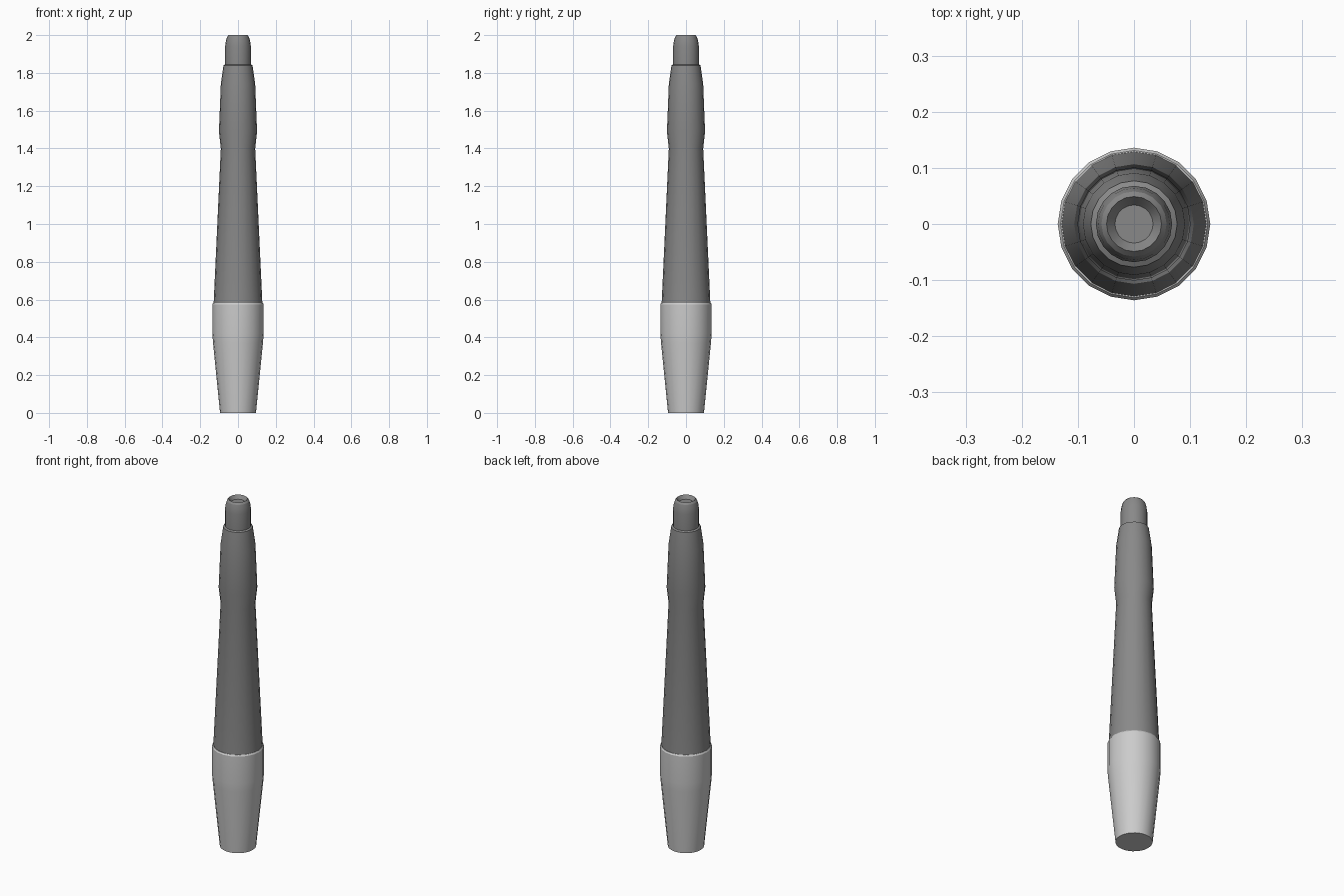
import bpy, math

if "Cube" in bpy.data.objects:
    bpy.data.objects.remove(bpy.data.objects["Cube"])

SIDES = 20

def lathe(name, profile, mat=None, angle=25):
    """Revolve (radius, z) points around z and cap both ends."""
    verts, faces = [], []
    for r, z in profile:
        for i in range(SIDES):
            a = 2 * math.pi * i / SIDES
            verts.append((r * math.cos(a), r * math.sin(a), z))
    for j in range(len(profile) - 1):
        for i in range(SIDES):
            k = (i + 1) % SIDES
            faces.append((j * SIDES + i, j * SIDES + k,
                          (j + 1) * SIDES + k, (j + 1) * SIDES + i))
    last = (len(profile) - 1) * SIDES
    faces.append(tuple(reversed(range(SIDES))))
    faces.append(tuple(range(last, last + SIDES)))
    mesh = bpy.data.meshes.new(name)
    mesh.from_pydata(verts, [], faces)
    mesh.update()
    ob = bpy.data.objects.new(name, mesh)
    bpy.context.collection.objects.link(ob)
    if mat:
        mesh.materials.append(mat)
    bpy.ops.object.select_all(action='DESELECT')
    ob.select_set(True)
    bpy.context.view_layer.objects.active = ob
    bpy.ops.object.shade_smooth_by_angle(angle=math.radians(angle))
    return ob

dark = bpy.data.materials.new("dark_grey")
dark.diffuse_color = (0.25, 0.25, 0.25, 1)
dark.use_nodes = True
dark.node_tree.nodes["Principled BSDF"].inputs["Base Color"].default_value = dark.diffuse_color

# Light tapered foot with a small bevelled lip
lathe("base_sleeve", [(0.095, 0), (0.132, 0.37), (0.136, 0.42),
                      (0.136, 0.575), (0.131, 0.583)])

# Dark shaft: long taper, waist, flared grip, shoulder, rounded tip, recess
lathe("shaft", [(0.129, 0.58), (0.091, 1.40), (0.101, 1.49), (0.091, 1.74),
                (0.077, 1.84), (0.068, 1.845), (0.068, 1.94), (0.064, 1.97),
                (0.058, 1.99), (0.049, 2.0), (0.034, 1.98)], dark)
